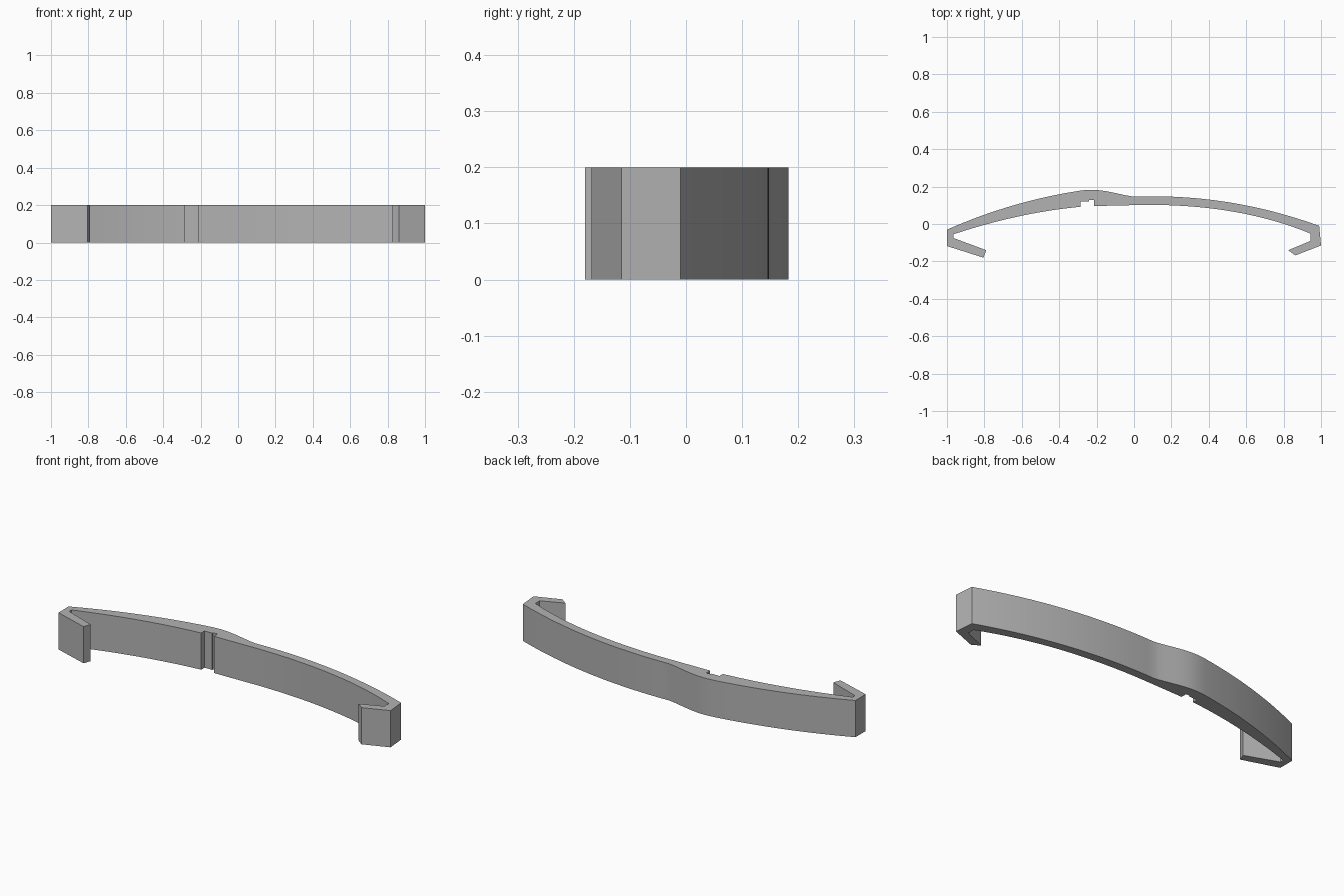
import bpy, bmesh
from mathutils import Vector
from mathutils.geometry import interpolate_bezier

if "Cube" in bpy.data.objects:
    bpy.data.objects.remove(bpy.data.objects["Cube"])

HEIGHT = 0.2


def arc(a, mid, b, n=16):
    """Smooth parabolic arc from a to b passing through mid."""
    a, mid, b = Vector(a), Vector(mid), Vector(b)
    c = 2 * mid - (a + b) / 2
    pts = []
    for i in range(n + 1):
        t = i / n
        pts.append((1 - t) ** 2 * a + 2 * t * (1 - t) * c + t * t * b)
    return pts


def bezier(a, h1, h2, b, n=12):
    return [Vector(p) for p in interpolate_bezier(Vector(a), Vector(h1), Vector(h2), Vector(b), n)]


outline = []
# outer face: left arc, raised hump, right arc
outline += arc((-1, -0.03), (-0.65, 0.098), (-0.29, 0.178))
outline += bezier((-0.29, 0.178), (-0.18, 0.196), (-0.10, 0.160), (0, 0.146))[1:]
outline += arc((0, 0.146), (0.5, 0.117), (0.99, -0.01), 24)[1:]
# right hook
outline += [Vector(p) for p in ((1, -0.115), (0.862, -0.168), (0.825, -0.14), (0.945, -0.09))]
# inner face, right of the notch
outline += arc((0.945, -0.052), (0.53, 0.066), (0.05, 0.102), 24)
# stepped notch
outline += [Vector(p) for p in ((-0.213, 0.096), (-0.213, 0.129), (-0.24, 0.127),
                                (-0.24, 0.121), (-0.286, 0.121))]
# inner face, left of the notch
outline += arc((-0.286, 0.092), (-0.62, 0.04), (-0.965, -0.055))
# left hook
outline += [Vector(p) for p in ((-0.965, -0.075), (-0.79, -0.14), (-0.805, -0.18), (-1, -0.118))]

# extrude the outline into the clip
bm = bmesh.new()
base = bm.faces.new([bm.verts.new((p.x, p.y, 0)) for p in outline])
ext = bmesh.ops.extrude_face_region(bm, geom=[base])
bmesh.ops.translate(bm, vec=(0, 0, HEIGHT),
                    verts=[g for g in ext["geom"] if isinstance(g, bmesh.types.BMVert)])
bmesh.ops.recalc_face_normals(bm, faces=bm.faces)
mesh = bpy.data.meshes.new("curved_clip")
bm.to_mesh(mesh)
bm.free()

clip = bpy.data.objects.new("curved_clip", mesh)
bpy.context.collection.objects.link(clip)
grey = bpy.data.materials.new("light_grey")
grey.diffuse_color = (0.45, 0.45, 0.45, 1)
grey.use_nodes = True
grey.node_tree.nodes["Principled BSDF"].inputs["Base Color"].default_value = grey.diffuse_color
mesh.materials.append(grey)

bpy.context.view_layer.objects.active = clip
clip.select_set(True)
bpy.ops.object.shade_smooth_by_angle(angle=0.35)
